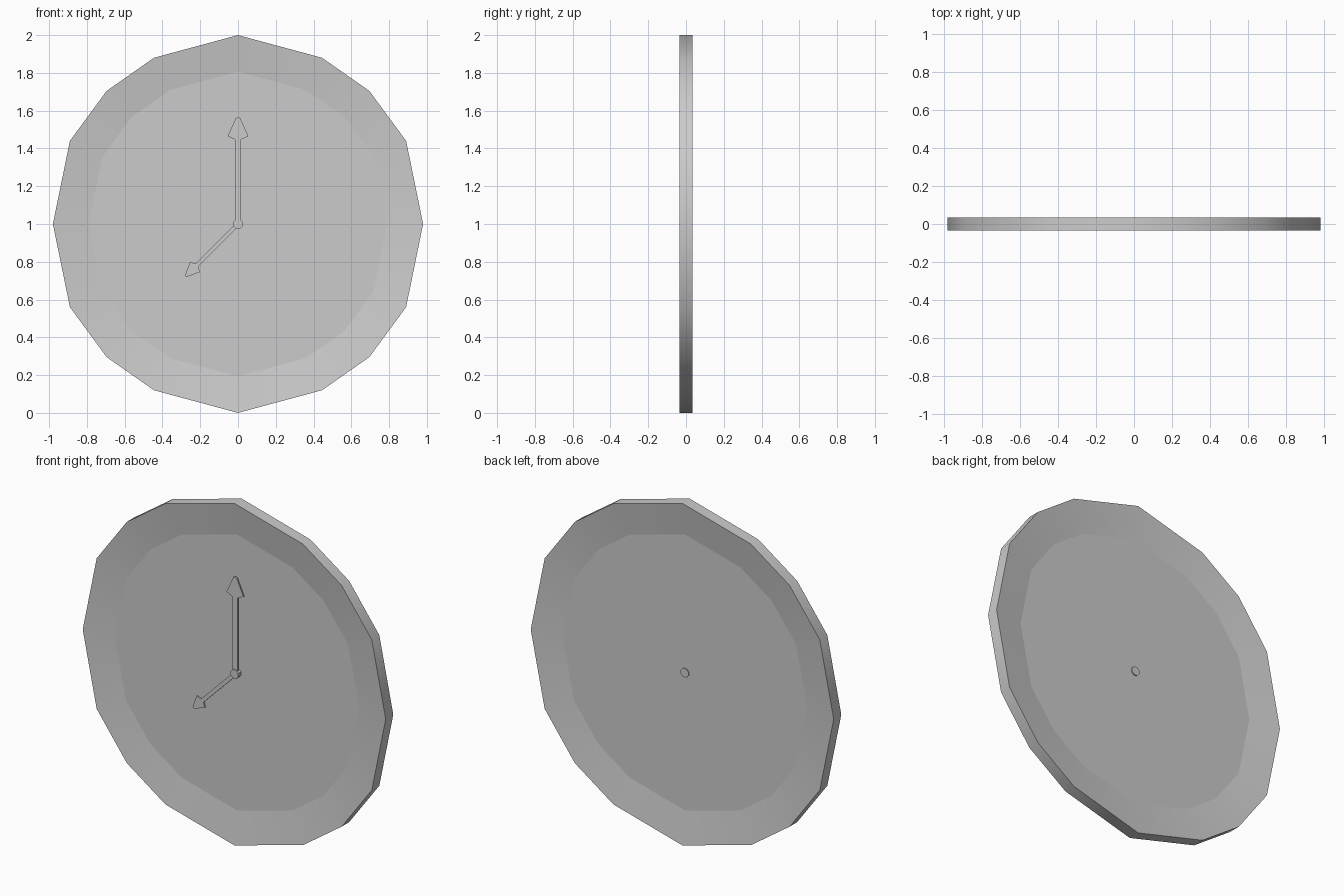
import bpy, bmesh, math

if "Cube" in bpy.data.objects:
    bpy.data.objects.remove(bpy.data.objects["Cube"])

# Quarter outline of the dial (x, z around the centre), mirrored to 16 points
QUARTER = [(0, 1), (0.445, 0.88), (0.695, 0.705), (0.89, 0.44)]
HALF = QUARTER + [(0.98, 0)] + [(x, -z) for x, z in reversed(QUARTER)]
OUTLINE = HALF + [(-x, z) for x, z in reversed(HALF[1:-1])]
INNER = 0.807        # face size relative to the rim
RIM_Y, FACE_Y = 0.035, 0.008


def add_object(name, bm, smooth=False):
    bmesh.ops.recalc_face_normals(bm, faces=bm.faces)
    mesh = bpy.data.meshes.new(name)
    bm.to_mesh(mesh)
    bm.free()
    obj = bpy.data.objects.new(name, mesh)
    bpy.context.collection.objects.link(obj)
    if smooth:
        bpy.ops.object.select_all(action='DESELECT')
        obj.select_set(True)
        bpy.context.view_layer.objects.active = obj
        bpy.ops.object.shade_smooth_by_angle(angle=math.radians(31))
    return obj


def loop(bm, points, y):
    return [bm.verts.new((x, y, z + 1)) for x, z in points]


def bridge(bm, a, b):
    for i in range(len(a)):
        j = (i + 1) % len(a)
        bm.faces.new((a[i], a[j], b[j], b[i]))


def prism(name, points, y0, y1):
    bm = bmesh.new()
    a, b = loop(bm, points, y0), loop(bm, points, y1)
    bridge(bm, a, b)
    bm.faces.new(a)
    bm.faces.new(b)
    return add_object(name, bm)


# Rim: outer wall with a dished slope on the front and back
inner = [(x * INNER, z * INNER) for x, z in OUTLINE]
bm = bmesh.new()
rings = [loop(bm, inner, -FACE_Y), loop(bm, OUTLINE, -RIM_Y),
         loop(bm, OUTLINE, RIM_Y), loop(bm, inner, FACE_Y)]
for a, b in zip(rings, rings[1:]):
    bridge(bm, a, b)
bridge(bm, rings[-1], rings[0])
add_object("rim", bm, smooth=True)

# Flat recessed dial, the same on both sides
prism("dial_face", inner, -FACE_Y, FACE_Y)


# Arrow hands
def hand(name, angle, scale, y0, y1):
    right = [(0.016, 0), (0.016, 0.447), (0.055, 0.465), (0.012, 0.56)]
    arrow = right + [(0, 0.567)] + [(-x, z) for x, z in reversed(right)]
    c, s = math.cos(angle) * scale, math.sin(angle) * scale
    prism(name, [(x * c + z * s, z * c - x * s) for x, z in arrow], y0, y1)


hand("minute_hand", 0, 1.0, -0.028, -0.02)
hand("hour_hand", math.radians(225), 0.69, -0.02, -0.012)

# Centre pin, running through the dial
pin = [(0.027 * math.cos(i * math.tau / 8 + math.pi / 8),
        0.027 * math.sin(i * math.tau / 8 + math.pi / 8)) for i in range(8)]
prism("centre_pin", pin, -0.034, 0.014)
